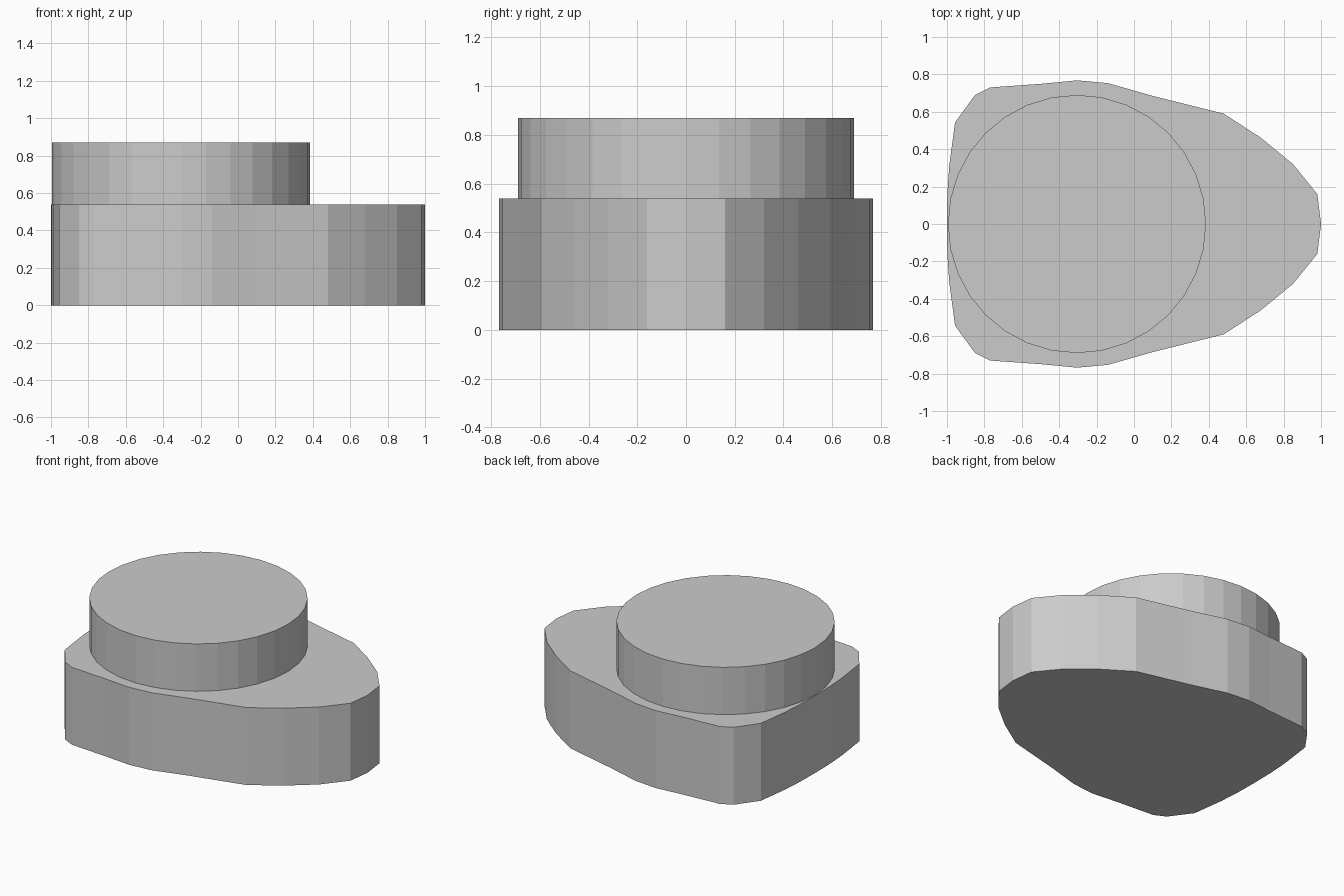
import bpy, bmesh
from math import cos, sin, tau

if "Cube" in bpy.data.objects:
    bpy.data.objects.remove(bpy.data.objects["Cube"])


def prism(name, outline, z0, z1):
    """Extrude a flat outline straight up from z0 to z1."""
    bm = bmesh.new()
    base = bm.faces.new([bm.verts.new((x, y, z0)) for x, y in outline])
    top = bmesh.ops.extrude_face_region(bm, geom=[base], use_keep_orig=True)
    verts = [v for v in top["geom"] if isinstance(v, bmesh.types.BMVert)]
    bmesh.ops.translate(bm, verts=verts, vec=(0, 0, z1 - z0))
    bmesh.ops.recalc_face_normals(bm, faces=bm.faces)
    mesh = bpy.data.meshes.new(name)
    bm.to_mesh(mesh)
    bm.free()
    obj = bpy.data.objects.new(name, mesh)
    bpy.context.collection.objects.link(obj)
    return obj


# Rounded, tapering base: half outline mirrored across y = 0
half = [(0.98, 0.16), (0.85, 0.32), (0.68, 0.46), (0.48, 0.59),
        (0.10, 0.685), (-0.14, 0.753), (-0.305, 0.768), (-0.49, 0.75),
        (-0.77, 0.73), (-0.85, 0.69), (-0.957, 0.543), (-0.988, 0.31),
        (-0.998, 0.16)]
outline = [(1, 0)] + half + [(-1, 0)] + [(x, -y) for x, y in reversed(half)]
prism("base", outline, 0, 0.54)

# Round raised disc on the wide end
sides, radius, cx = 32, 0.69, -0.305
circle = [(cx + radius * cos(tau * i / sides), radius * sin(tau * i / sides))
          for i in range(sides)]
prism("raised_disc", circle, 0.54, 0.87)
